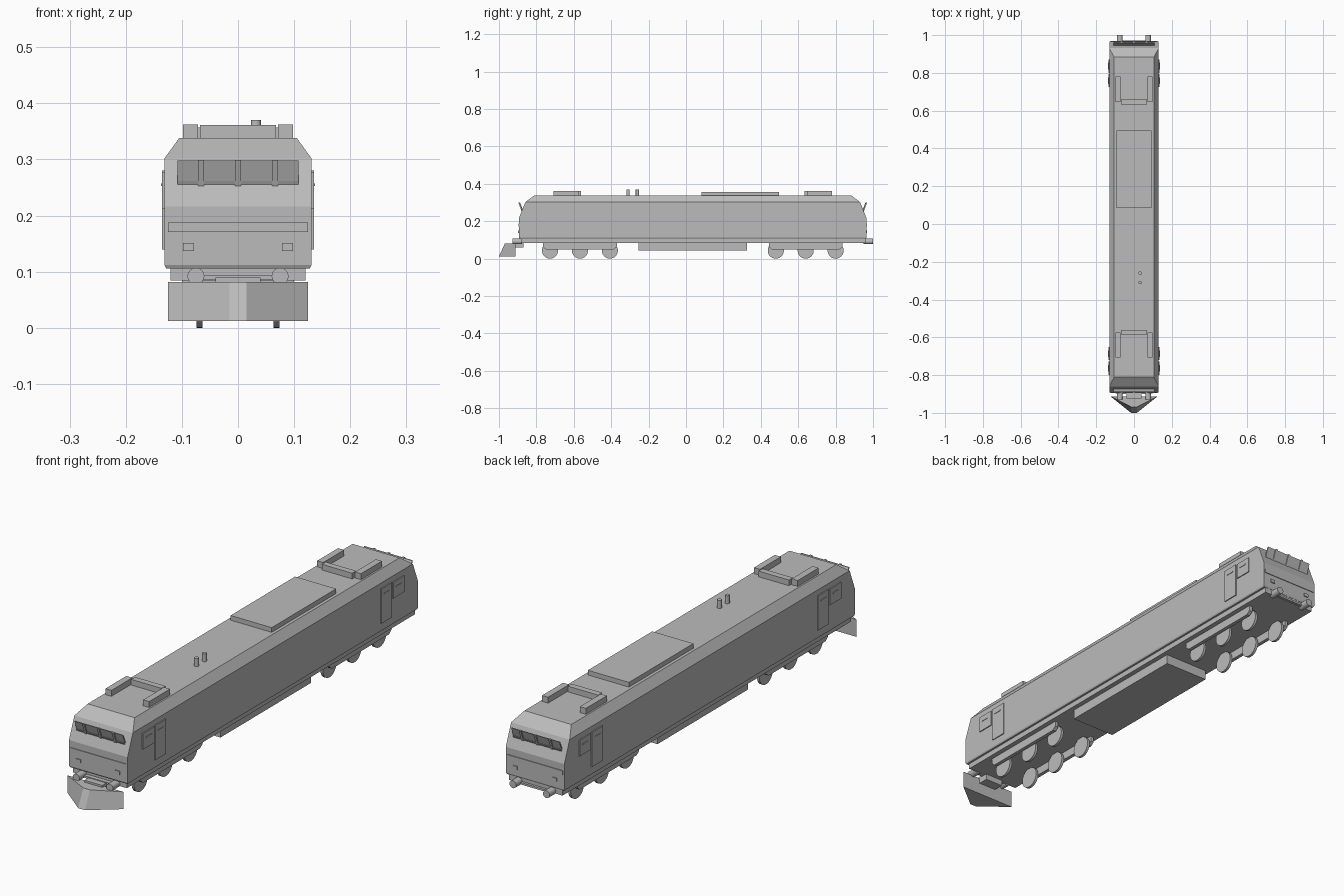
import bpy, bmesh, math
from mathutils import Matrix

cube = bpy.data.objects.get("Cube")
if cube:
    bpy.data.objects.remove(cube, do_unlink=True)

grey = bpy.data.materials.new("body_grey")
grey.use_nodes = True
colour = (0.5, 0.5, 0.5, 1)
grey.diffuse_color = colour
grey.node_tree.nodes["Principled BSDF"].inputs["Base Color"].default_value = colour

MID = 0.036      # lengthwise centre of the body
HALF = 0.929     # half the body length
WIDE = 0.131     # half the body width


def finish(name, bm):
    bmesh.ops.recalc_face_normals(bm, faces=bm.faces)
    mesh = bpy.data.meshes.new(name)
    bm.to_mesh(mesh)
    bm.free()
    mesh.materials.append(grey)
    obj = bpy.data.objects.new(name, mesh)
    bpy.context.collection.objects.link(obj)
    return obj


def loft(name, rings):
    """Join rings of equal point count and cap both ends."""
    bm = bmesh.new()
    loops = [[bm.verts.new(p) for p in ring] for ring in rings]
    n = len(loops[0])
    for a, b in zip(loops, loops[1:]):
        for i in range(n):
            j = (i + 1) % n
            bm.faces.new((a[i], a[j], b[j], b[i]))
    bm.faces.new(loops[0])
    bm.faces.new(loops[-1])
    return finish(name, bm)


def rect(hx, y0, y1, z):
    return [(-hx, y0, z), (hx, y0, z), (hx, y1, z), (-hx, y1, z)]


def box(name, x, y, z):
    ring = lambda h: [(x[0], y[0], h), (x[1], y[0], h), (x[1], y[1], h), (x[0], y[1], h)]
    return loft(name, [ring(z[0]), ring(z[1])])


def cylinder(name, centre, radius, depth, axis, sides=32):
    bm = bmesh.new()
    turn = {"X": Matrix.Rotation(math.pi / 2, 4, "Y"),
            "Y": Matrix.Rotation(math.pi / 2, 4, "X"), "Z": Matrix()}[axis]
    bmesh.ops.create_cone(bm, cap_ends=True, segments=sides, radius1=radius,
                          radius2=radius, depth=depth,
                          matrix=Matrix.Translation(centre) @ turn)
    obj = finish(name, bm)
    for o in bpy.context.selected_objects:
        o.select_set(False)
    obj.select_set(True)
    bpy.context.view_layer.objects.active = obj
    bpy.ops.object.shade_smooth_by_angle(angle=math.radians(40))
    return obj


def side_slab(name, x0, x1, outline):
    """Extrude a (y, z) outline across x."""
    return loft(name, [[(x, y, z) for y, z in outline] for x in (x0, x1)])


# Body shell: half width, half length and height of each level
levels = [(WIDE - 0.003, HALF - 0.003, 0.106), (WIDE, HALF, 0.112), (WIDE, HALF, 0.216),
          (WIDE, HALF - 0.034, 0.302), (0.105, HALF - 0.082, 0.338)]
loft("body_shell", [rect(hx, MID - d, MID + d, z) for hx, d, z in levels])

# Underframe and fuel tank
box("underframe", (-0.12, 0.12), (MID - 0.918, MID + 0.925), (0.084, 0.108))
box("fuel_tank", (-0.1, 0.1), (-0.255, 0.325), (0.044, 0.086))

# Both cab ends
for s, end in ((-1, "front"), (1, "rear")):
    def at(d, s=s):
        return MID + s * d

    def span(a, b):
        return sorted((at(a), at(b)))

    # Windscreen leans outward at the top
    side_slab(end + "_windscreen", -0.108, 0.108,
              [(at(0.911), 0.254), (at(0.927), 0.298), (at(0.923), 0.298), (at(0.905), 0.254)])
    side_slab(end + "_windscreen_sill", -0.108, 0.108,
              [(at(0.913), 0.254), (at(0.917), 0.262), (at(0.909), 0.262), (at(0.905), 0.254)])
    for i in (-1, 0, 1):
        x = i * 0.066
        side_slab(end + "_windscreen_post", x - 0.005, x + 0.005,
                  [(at(0.915), 0.253), (at(0.932), 0.299), (at(0.923), 0.299), (at(0.908), 0.253)])
    # Nose band and lamps
    box(end + "_nose_band", (-0.125, 0.125), span(0.92, HALF + 0.003), (0.171, 0.188))
    for x in (-0.088, 0.088):
        box(end + "_lamp", (x - 0.01, x + 0.01), span(0.92, HALF + 0.004), (0.137, 0.151))
    # Buffers and the beam behind them
    box(end + "_buffer_beam", (-0.075, 0.075), span(0.91, HALF + 0.006), (0.085, 0.093))
    for x in (-0.075, 0.075):
        cylinder(end + "_buffer", (x, at(0.939), 0.092), 0.015, 0.05, "Y")

    # Cab doors and side windows
    for sx in (-1, 1):
        def skin(t, sx=sx):
            return sorted((sx * 0.125, sx * (WIDE + t)))
        box(end + "_cab_door", skin(0.004), span(0.688, 0.757), (0.14, 0.28))
        box(end + "_cab_window", skin(0.004), span(0.764, 0.836), (0.213, 0.278))
        box(end + "_door_rail", skin(0.006), span(0.705, 0.74), (0.253, 0.257))
        box(end + "_window_rail", skin(0.006), span(0.782, 0.818), (0.253, 0.257))

    # Roof unit: two arms and a crossbar
    for sx in (-1, 1):
        box(end + "_roof_arm", sorted((sx * 0.071, sx * 0.098)), span(0.61, 0.744), (0.33, 0.362))
    box(end + "_roof_crossbar", (-0.068, 0.068), span(0.597, 0.622), (0.33, 0.361))

# Wheel sets with chamfered side frames
for end, c in (("front", -0.567), ("rear", 0.64)):
    frame = [(c - 0.197, 0.088), (c - 0.197, 0.062), (c - 0.182, 0.05),
             (c + 0.182, 0.05), (c + 0.197, 0.062), (c + 0.197, 0.088)]
    for sx in (-1, 1):
        side_slab(end + "_bogie_frame", sx * 0.085, sx * 0.1, frame)
        for i in (-1, 0, 1):
            cylinder(end + "_wheel", (sx * 0.0685, c + i * 0.16, 0.043), 0.043, 0.011, "X", 40)

# Roof hatch and exhaust pipes
box("roof_hatch", (-0.092, 0.092), (0.084, 0.496), (0.33, 0.357))
for y in (-0.31, -0.26):
    cylinder("exhaust_pipe", (0.032, y, 0.35), 0.009, 0.041, "Z", 16)

# Wedge plough, leaning back toward the top
loft("plough", [[(-0.125, -0.912, z), (-0.015, tip, z), (0.015, tip, z), (0.125, -0.912, z)]
                for z, tip in ((0.012, -1.0), (0.082, -0.968))])
box("plough_mount", (-0.04, 0.04), (-0.925, -0.87), (0.06, 0.09))
